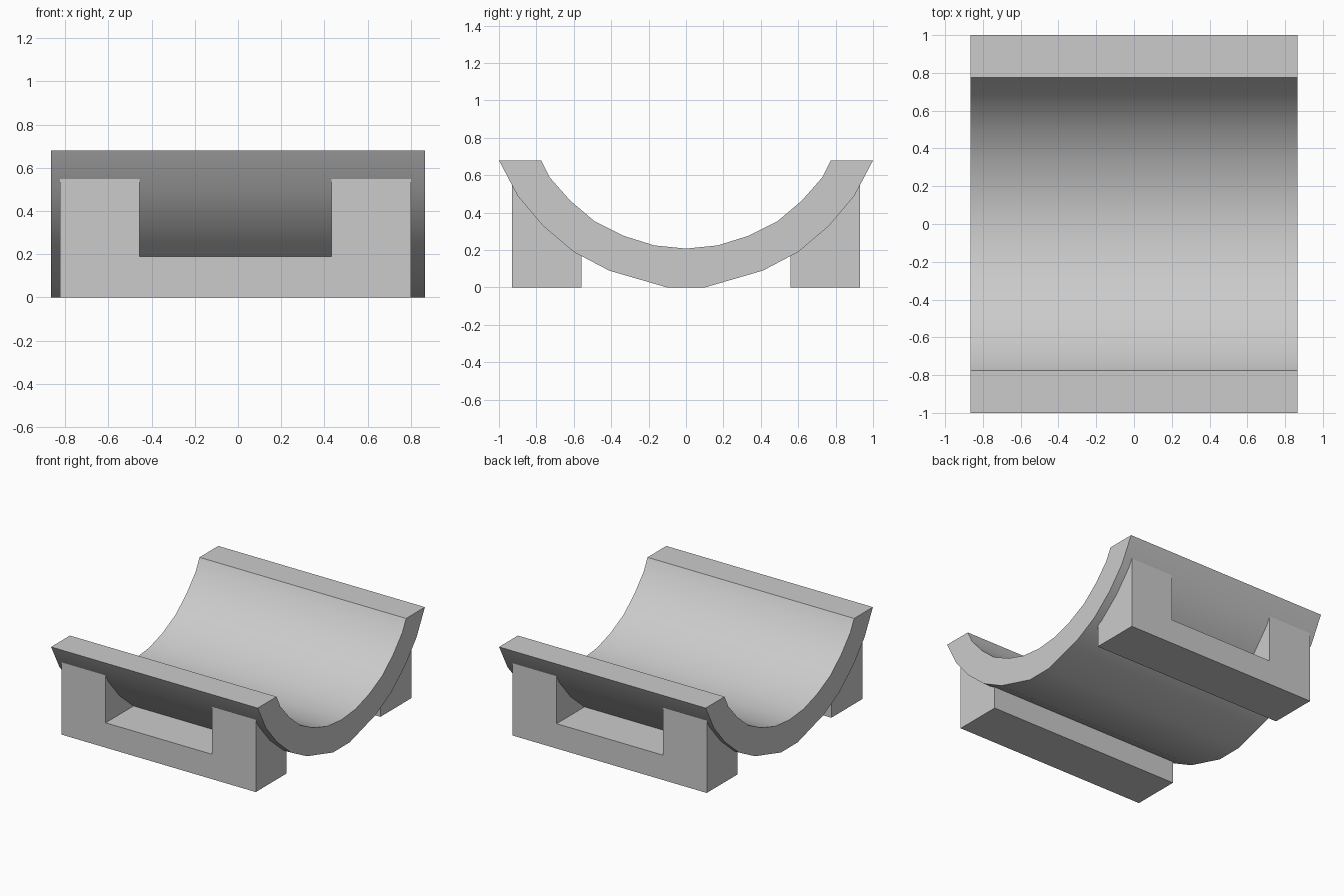
import bpy
import bmesh

default = bpy.data.objects.get("Cube")
if default:
    bpy.data.objects.remove(default, do_unlink=True)

grey = bpy.data.materials.new("plain_grey")
grey.use_nodes = True
colour = (0.6, 0.6, 0.6, 1)
grey.diffuse_color = colour
grey.node_tree.nodes["Principled BSDF"].inputs["Base Color"].default_value = colour


def extrude_profile(name, points, x0, x1):
    """Extrude a closed (y, z) profile along x."""
    bm = bmesh.new()
    face = bm.faces.new([bm.verts.new((x0, y, z)) for y, z in points])
    new = bmesh.ops.extrude_face_region(bm, geom=[face])["geom"]
    moved = [v for v in new if isinstance(v, bmesh.types.BMVert)]
    bmesh.ops.translate(bm, verts=moved, vec=(x1 - x0, 0, 0))
    bmesh.ops.recalc_face_normals(bm, faces=bm.faces)
    mesh = bpy.data.meshes.new(name)
    bm.to_mesh(mesh)
    bm.free()
    mesh.materials.append(grey)
    obj = bpy.data.objects.new(name, mesh)
    bpy.context.collection.objects.link(obj)
    return obj


def activate(obj):
    bpy.ops.object.select_all(action="DESELECT")
    obj.select_set(True)
    bpy.context.view_layer.objects.active = obj


# Curved trough: half profiles mirrored about y = 0
outer = [(0.1, 0), (0.41, 0.09), (0.6, 0.19), (0.765, 0.33), (0.9, 0.49), (1, 0.68)]
inner = [(0.775, 0.68), (0.73, 0.59), (0.62, 0.465), (0.49, 0.355),
         (0.33, 0.275), (0.17, 0.225)]
half = outer + inner
profile = half + [(0, 0.208)] + [(-y, z) for y, z in reversed(half)]
trough = extrude_profile("trough", profile, -0.865, 0.865)
activate(trough)
bpy.ops.object.shade_smooth_by_angle(angle=0.52)

# Supports under each rim, their tops sunk into the trough
foot = [(0.93, 0), (0.56, 0), (0.56, 0.22), (0.7, 0.33), (0.8, 0.42), (0.93, 0.58)]
pocket = [(0.4, 0.188), (1.1, 0.188), (1.1, 0.8), (0.4, 0.8)]
for name, side in (("front", -1), ("back", 1)):
    support = extrude_profile(name + "_support", [(side * y, z) for y, z in foot], -0.825, 0.8)
    cutter = extrude_profile(name + "_pocket_cutter", [(side * y, z) for y, z in pocket],
                             -0.457, 0.432)
    cutter.hide_render = True
    # Open pocket that ends at the trough wall
    cut = support.modifiers.new("pocket", "BOOLEAN")
    cut.operation = "DIFFERENCE"
    cut.solver = "EXACT"
    cut.object = cutter
    activate(support)
    bpy.ops.object.modifier_apply(modifier=cut.name)
    bpy.data.objects.remove(cutter, do_unlink=True)
